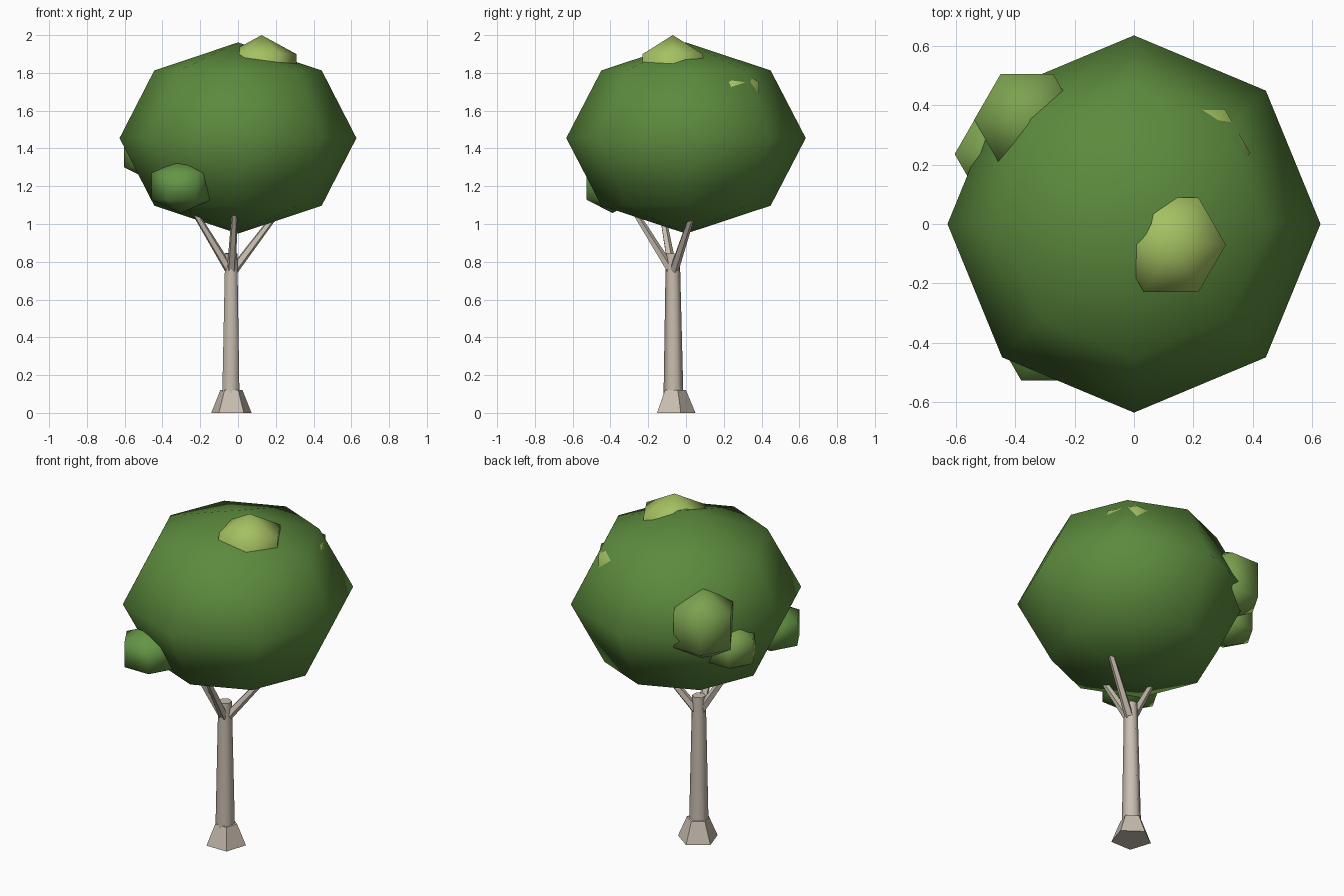
import bpy, math
from mathutils import Vector

if "Cube" in bpy.data.objects:
    bpy.data.objects.remove(bpy.data.objects["Cube"])


def material(name, rgb):
    m = bpy.data.materials.new(name)
    m.diffuse_color = (*rgb, 1)
    m.use_nodes = True
    m.node_tree.nodes["Principled BSDF"].inputs["Base Color"].default_value = m.diffuse_color
    return m


BARK = material("bark", (0.58, 0.51, 0.43))
LEAF = material("leaf_dark", (0.106, 0.254, 0.047))
LEAF_MID = material("leaf_mid", (0.13, 0.30, 0.06))
LEAF_LIGHT = material("leaf_light", (0.20, 0.36, 0.08))
LEAF_TIP = material("leaf_tip", (0.37, 0.53, 0.12))


def finish(name, mat, angle):
    o = bpy.context.object
    o.name = name
    o.data.materials.append(mat)
    bpy.ops.object.shade_smooth_by_angle(angle=math.radians(angle))
    return o


def foliage(name, loc, rx, ry, rz, mat, segments=6, rings=3, turn=30):
    bpy.ops.mesh.primitive_uv_sphere_add(segments=segments, ring_count=rings, radius=1,
                                         location=loc, rotation=(0, 0, math.radians(turn)))
    bpy.context.object.scale = (rx, ry, rz)
    return finish(name, mat, 80)


def limb(name, a, b, r1, r2, sides):
    a, b = Vector(a), Vector(b)
    d = b - a
    bpy.ops.mesh.primitive_cone_add(vertices=sides, radius1=r1, radius2=r2,
                                    depth=d.length, location=(a + b) / 2)
    o = bpy.context.object
    o.rotation_euler = Vector((0, 0, 1)).rotation_difference(d.normalized()).to_euler()
    return finish(name, BARK, 65)


# Trunk with flared foot
limb("root_flare", (-0.035, -0.062, 0), (-0.035, -0.062, 0.12), 0.112, 0.062, 5)
limb("trunk", (-0.038, -0.066, 0.02), (-0.036, -0.07, 0.845), 0.054, 0.037, 6)

# Branches reaching into the crown
fork = (-0.035, -0.07, 0.74)
for i, tip in enumerate([(0.215, 0.04, 1.07), (-0.018, -0.27, 1.06), (-0.24, -0.13, 1.08)]):
    limb(f"branch_{i + 1}", fork, tip, 0.026, 0.016, 5)

# Main crown
foliage("crown", (0, 0, 1.455), 0.627, 0.634, 0.506, LEAF, 8, 4, 0)

# Smaller leaf clumps half sunk in the crown
foliage("clump_top", (0.125, -0.07, 1.80), 0.212, 0.212, 0.20, LEAF_TIP)
foliage("clump_front", (-0.30, -0.39, 1.20), 0.182, 0.182, 0.142, LEAF_MID)
foliage("clump_back_upper", (-0.36, 0.35, 1.515), 0.205, 0.205, 0.21, LEAF_LIGHT)
foliage("clump_back_lower", (-0.46, 0.235, 1.37), 0.165, 0.165, 0.14, LEAF_LIGHT)
foliage("clump_inner", (0.22, 0.24, 1.65), 0.196, 0.196, 0.20, LEAF_TIP)
